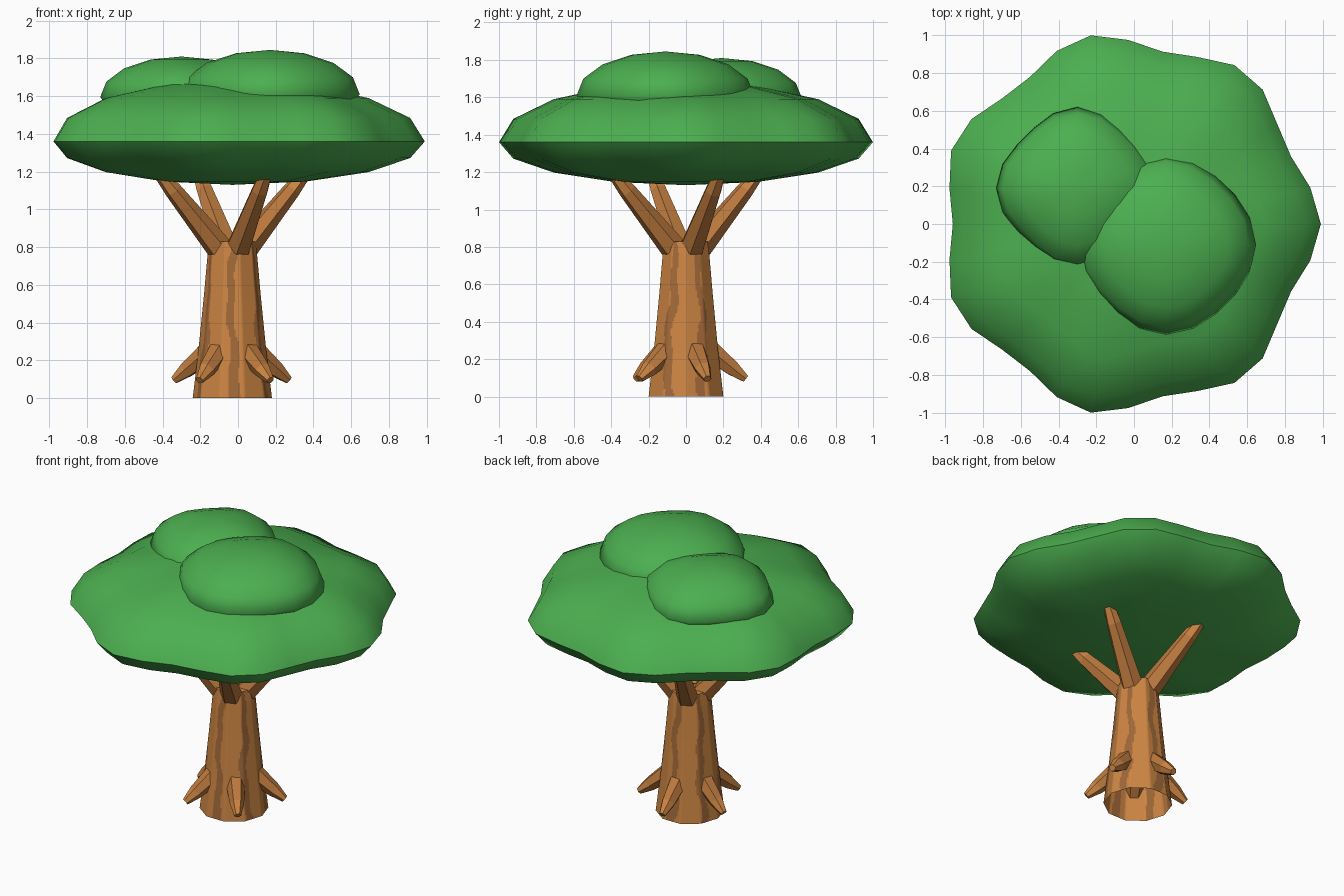
import bpy, math
from math import sin, cos, pi, radians
from mathutils import Vector

if "Cube" in bpy.data.objects:
    bpy.data.objects.remove(bpy.data.objects["Cube"])


def material(name, rgb):
    m = bpy.data.materials.new(name)
    m.diffuse_color = (*rgb, 1)
    m.use_nodes = True
    m.node_tree.nodes["Principled BSDF"].inputs["Base Color"].default_value = m.diffuse_color
    return m


LEAF = material("leaf green", (0.072, 0.429, 0.08))
BARK = material("bark brown", (0.61, 0.235, 0.056))
STRIPE = material("dark bark stripe", (0.36, 0.14, 0.04))
LIMB = material("limb brown", (0.50, 0.19, 0.047))
CX = -0.03  # trunk axis


def build(name, verts, faces, mats, smooth=None):
    me = bpy.data.meshes.new(name)
    me.from_pydata(verts, [], faces)
    for m in mats:
        me.materials.append(m)
    if smooth:
        me.shade_smooth()
        me.set_sharp_from_angle(angle=radians(smooth))
    ob = bpy.data.objects.new(name, me)
    bpy.context.collection.objects.link(ob)
    return ob


def ring_faces(rows, n):
    return [(i * n + j, i * n + (j + 1) % n, (i + 1) * n + (j + 1) % n, (i + 1) * n + j)
            for i in range(rows - 1) for j in range(n)]


def foliage(name, centre, r, up, down, segs, lobes, amp):
    """Flattened sphere with a lobed outline."""
    x, y, z = centre
    verts = []
    for i in range(1, 8):
        lat = -pi / 2 + i * pi / 8
        h = sin(lat) * (up if lat > 0 else down)
        for j in range(segs):
            a = 2 * pi * j / segs
            k = cos(lat) * (r + amp * cos(lobes * a))
            verts.append((x + k * cos(a), y + k * sin(a), z + h))
    faces = ring_faces(7, segs)
    b, t = len(verts), len(verts) + 1
    verts += [(x, y, z - down), (x, y, z + up)]
    for j in range(segs):
        k = (j + 1) % segs
        faces += [(b, k, j), (t, 6 * segs + j, 6 * segs + k)]
    return build(name, verts, faces, [LEAF], 60)


def limb(name, angle, path, n=6):
    """Tapered tube; path holds (distance from axis, height, radius)."""
    out = Vector((cos(angle), sin(angle), 0))
    side = Vector((-sin(angle), cos(angle), 0))
    pts = [Vector((CX, 0, z)) + out * d for d, z, _ in path]
    verts = []
    for i, p in enumerate(pts):
        t = (pts[min(i + 1, len(pts) - 1)] - pts[max(i - 1, 0)]).normalized()
        up = t.cross(side)
        for j in range(n):
            a = 2 * pi * j / n
            verts.append(p + (side * cos(a) + up * sin(a)) * path[i][2])
    m = len(pts)
    faces = ring_faces(m, n)
    faces += [tuple(range(n))[::-1], tuple(range((m - 1) * n, m * n))]
    ob = build(name, verts, faces, [LIMB, BARK])
    # lighter end section
    for f in ob.data.polygons:
        if f.index >= (m - 2) * n and f.index != len(faces) - 2:
            f.material_index = 1
    # consistent outward normals
    import bmesh
    bm = bmesh.new()
    bm.from_mesh(ob.data)
    bmesh.ops.recalc_face_normals(bm, faces=bm.faces)
    bm.to_mesh(ob.data)
    bm.free()


# trunk: ten-sided taper, open below, with wavy bark stripes
PROFILE = [(0, 0.21), (0.25, 0.18), (0.55, 0.15), (0.75, 0.132), (0.83, 0.122)]


def trunk_radius(z):
    for (z0, r0), (z1, r1) in zip(PROFILE, PROFILE[1:]):
        if z <= z1 + 1e-6:
            return r0 + (r1 - r0) * (z - z0) / (z1 - z0)
    return PROFILE[-1][1]


SIDES, COLS, ROWS = 10, 120, 42
verts = []
for i in range(ROWS):
    z = 0.83 * i / (ROWS - 1)
    for j in range(COLS):
        a = 2 * pi * j / COLS
        local = a % (2 * pi / SIDES) - pi / SIDES
        r = trunk_radius(z) * cos(pi / SIDES) / cos(local)
        verts.append((CX + r * cos(a), r * sin(a), z))
faces = ring_faces(ROWS, COLS) + [tuple(range((ROWS - 1) * COLS, ROWS * COLS))]
trunk = build("trunk", verts, faces, [BARK, STRIPE], 40)
for f in trunk.data.polygons:
    c = f.center
    a = math.atan2(c.y, c.x - CX)
    wave = 0.5 * sin(9 * c.z + 2 * a) + 0.3 * sin(23 * c.z + a)
    if f.index < len(faces) - 1 and cos(6 * (a + pi / 2) + wave) > 0.68:
        f.material_index = 1

# roots and branches
for k in range(5):
    limb(f"root_{k + 1}", radians(21 + 72 * k),
         [(0.12, 0.255, 0.062), (0.25, 0.15, 0.045), (0.32, 0.095, 0.022)])
for k in range(4):
    limb(f"branch_{k + 1}", radians(25 + 90 * k),
         [(0.08, 0.80, 0.07), (0.345, 1.1, 0.047), (0.44, 1.21, 0.032)])

# leaf canopy
foliage("canopy", (CX, 0, 1.36), 0.975, 0.325, 0.23, 32, 7, 0.045)
foliage("back_leaf_clump", (-0.3, 0.19, 1.595), 0.41, 0.215, 0.12, 20, 4, 0.02)
foliage("front_leaf_clump", (0.17, -0.11, 1.61), 0.462, 0.235, 0.14, 20, 4, 0.013)
